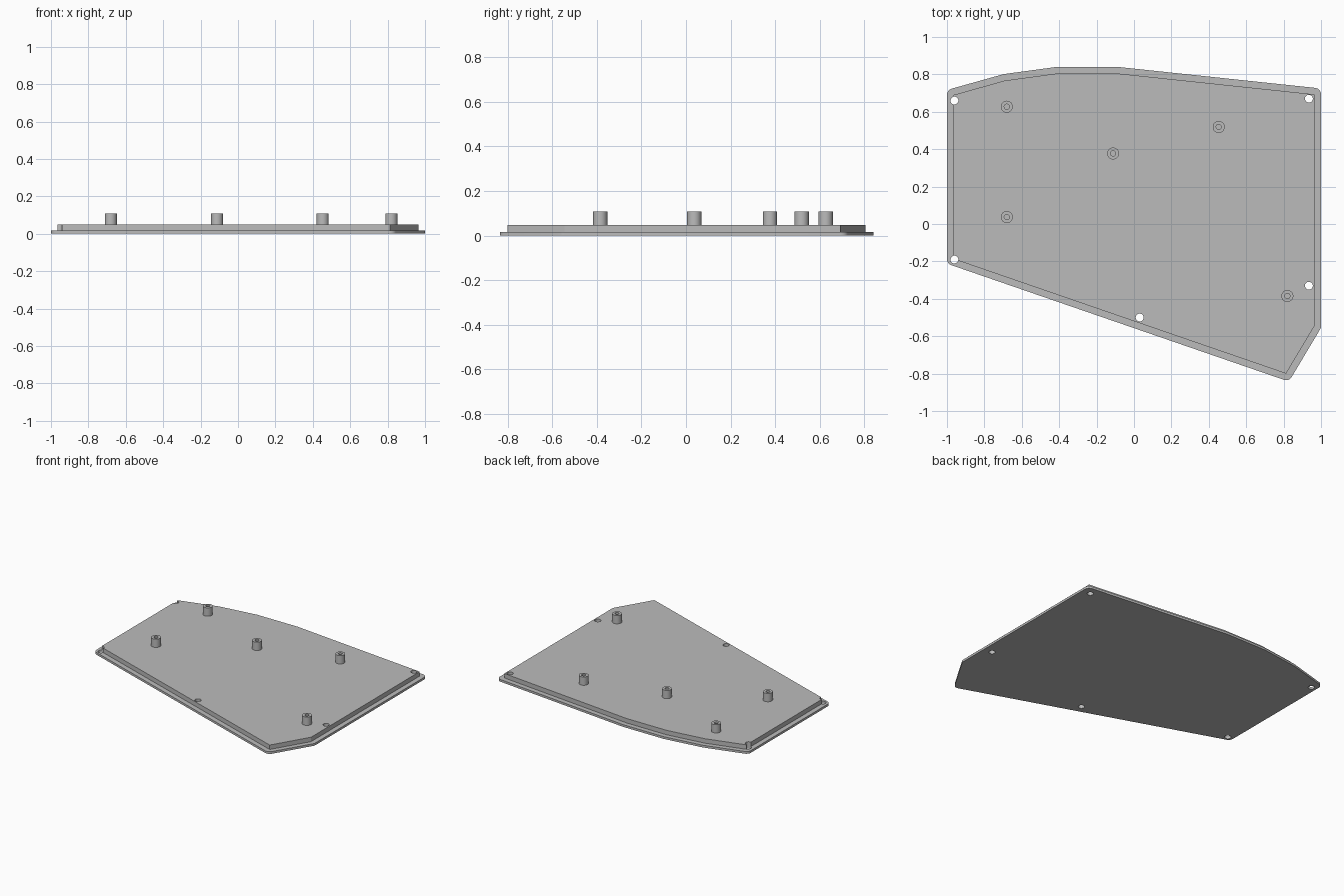
import bpy, bmesh, math
from mathutils import Vector

if "Cube" in bpy.data.objects:
    bpy.data.objects.remove(bpy.data.objects["Cube"])

LEDGE_Z, TOP_Z, POST_Z = 0.016, 0.048, 0.108
RIM = 0.035

# Outline of the raised panel, counter-clockwise
OUTLINE = [Vector(p) for p in [
    (-0.965, -0.187), (0.813, -0.80), (0.965, -0.545), (0.965, 0.693),
    (-0.09, 0.805), (-0.41, 0.805), (-0.69, 0.767), (-0.965, 0.69)]]
SCREW_HOLES = [(-0.96, 0.66), (0.935, 0.67), (-0.96, -0.19), (0.935, -0.33), (0.03, -0.50)]
POSTS = [(-0.68, 0.627), (0.453, 0.519), (-0.112, 0.377), (-0.68, 0.037), (0.82, -0.385)]

grey = bpy.data.materials.new("plain grey")
grey.diffuse_color = (0.5, 0.5, 0.5, 1)
grey.use_nodes = True
grey.node_tree.nodes["Principled BSDF"].inputs["Base Color"].default_value = grey.diffuse_color


def finish(bm, name):
    bmesh.ops.recalc_face_normals(bm, faces=bm.faces)
    mesh = bpy.data.meshes.new(name)
    bm.to_mesh(mesh)
    bm.free()
    mesh.materials.append(grey)
    obj = bpy.data.objects.new(name, mesh)
    bpy.context.collection.objects.link(obj)
    return obj


def smooth(obj):
    bpy.ops.object.select_all(action='DESELECT')
    obj.select_set(True)
    bpy.context.view_layer.objects.active = obj
    bpy.ops.object.shade_smooth_by_angle(angle=math.radians(30))


# Stepped plate: rounded flange below, sharp-cornered panel above
def stepped_plate():
    bm = bmesh.new()
    n = len(OUTLINE)
    angles = []
    for i in range(n):
        d = OUTLINE[(i + 1) % n] - OUTLINE[i]
        angles.append(math.atan2(-d.x, d.y))       # outward direction of each edge
    arcs = []
    for i, p in enumerate(OUTLINE):
        a0 = angles[i - 1]
        turn = (angles[i] - a0) % math.tau
        steps = max(1, round(turn / math.radians(12)))
        arcs.append([p + RIM * Vector((math.cos(a0 + turn * k / steps),
                                       math.sin(a0 + turn * k / steps)))
                     for k in range(steps + 1)])
    low = [[bm.verts.new((*q, 0)) for q in arc] for arc in arcs]
    mid = [[bm.verts.new((*q, LEDGE_Z)) for q in arc] for arc in arcs]
    foot = [bm.verts.new((*p, LEDGE_Z)) for p in OUTLINE]
    top = [bm.verts.new((*p, TOP_Z)) for p in OUTLINE]
    low_ring, mid_ring = sum(low, []), sum(mid, [])
    bm.faces.new(low_ring[::-1])
    bm.faces.new(top)
    for i in range(len(low_ring)):                 # flange wall
        bm.faces.new((low_ring[i - 1], low_ring[i], mid_ring[i], mid_ring[i - 1]))
    for i in range(n):
        j = (i + 1) % n
        bm.faces.new([foot[i]] + mid[i])           # ledge corner
        bm.faces.new((foot[i], mid[i][-1], mid[j][0], foot[j]))
        bm.faces.new((foot[i], foot[j], top[j], top[i]))
    return finish(bm, "plate")


plate = stepped_plate()

# Screw holes through the plate
bm = bmesh.new()
for x, y in SCREW_HOLES:
    made = bmesh.ops.create_cone(bm, cap_ends=True, segments=32, radius1=0.021,
                                 radius2=0.021, depth=0.3)
    bmesh.ops.translate(bm, verts=made["verts"], vec=(x, y, 0))
cutter = finish(bm, "screw_hole_cutter")
cutter.hide_render = True
cut = plate.modifiers.new("screw holes", 'BOOLEAN')
cut.operation = 'DIFFERENCE'
cut.solver = 'EXACT'
cut.object = cutter
bpy.context.view_layer.objects.active = plate
bpy.ops.object.modifier_apply(modifier=cut.name)
bpy.data.objects.remove(cutter)
smooth(plate)


# Hollow posts standing on the panel
def post(x, y, name, segments=32):
    profile = [(0.032, TOP_Z), (0.032, POST_Z), (0.014, POST_Z), (0.014, TOP_Z)]
    bm = bmesh.new()
    rings = []
    for r, z in profile:
        rings.append([bm.verts.new((x + r * math.cos(math.tau * k / segments),
                                    y + r * math.sin(math.tau * k / segments), z))
                      for k in range(segments)])
    for a, b in zip(rings, rings[1:] + rings[:1]):
        for k in range(segments):
            bm.faces.new((a[k - 1], a[k], b[k], b[k - 1]))
    smooth(finish(bm, name))


for number, (x, y) in enumerate(POSTS, 1):
    post(x, y, f"post_{number}")
